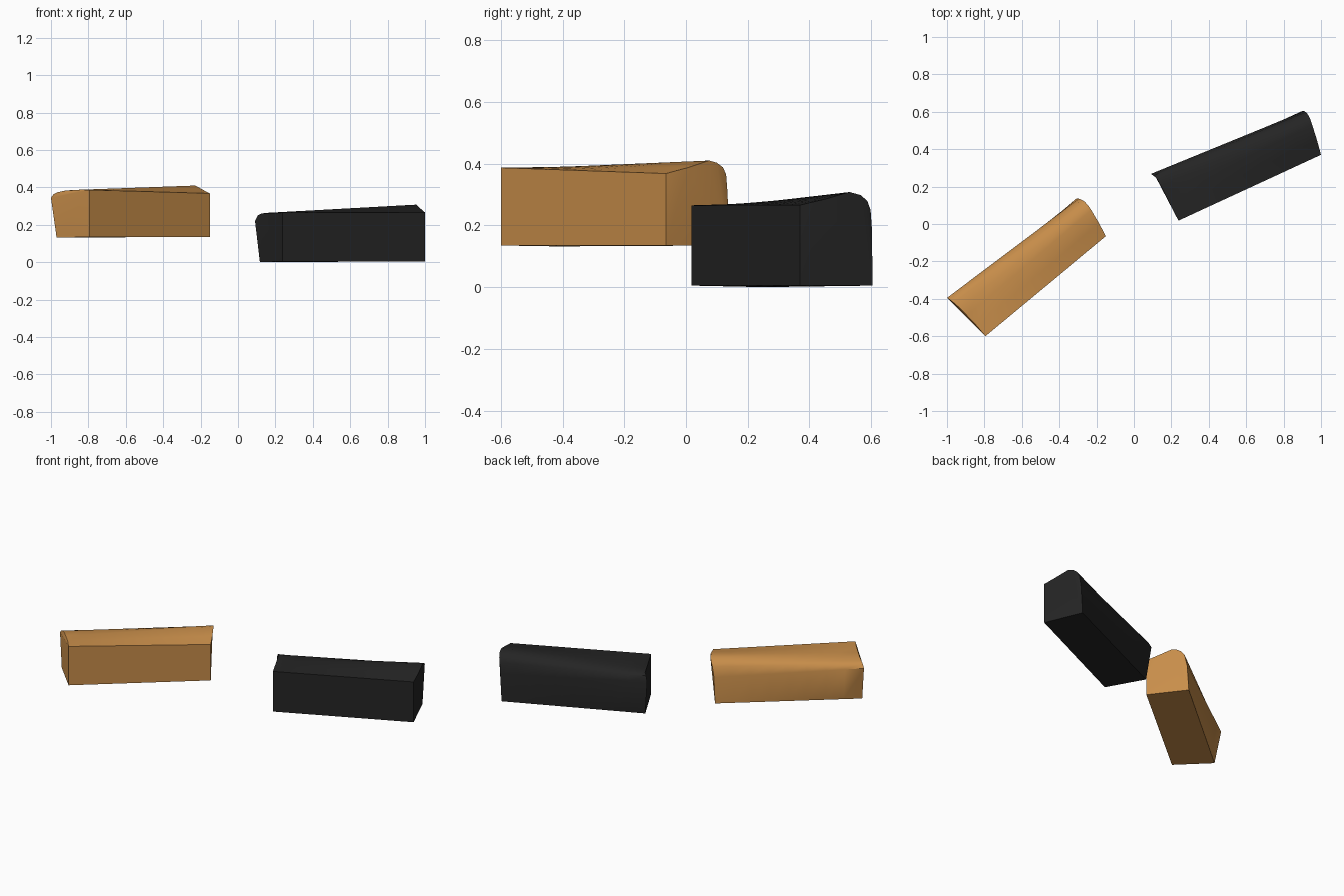
import bpy, bmesh, math
from mathutils import Vector

if "Cube" in bpy.data.objects:
    bpy.data.objects.remove(bpy.data.objects["Cube"])


def material(name, rgb):
    m = bpy.data.materials.new(name)
    m.diffuse_color = (*rgb, 1)
    m.use_nodes = True
    m.node_tree.nodes["Principled BSDF"].inputs["Base Color"].default_value = m.diffuse_color
    return m


def loft_bar(name, left, right, mat, steps=8):
    """Loft a bar between two end profiles (bottom front, top front ... bottom back)."""
    bm = bmesh.new()
    rings = []
    for i in range(steps + 1):
        t = i / steps
        rings.append([bm.verts.new(Vector(a).lerp(Vector(b), t)) for a, b in zip(left, right)])
    n = len(left)
    for r0, r1 in zip(rings, rings[1:]):
        for k in range(n):
            j = (k + 1) % n
            bm.faces.new((r0[k], r1[k], r1[j], r0[j]))
    bm.faces.new(rings[0])
    bm.faces.new(rings[-1][::-1])
    # the end caps are bent and not convex, so split them cleanly
    caps = [f for f in bm.faces if len(f.verts) > 4]
    bmesh.ops.triangulate(bm, faces=caps)
    bmesh.ops.recalc_face_normals(bm, faces=bm.faces)
    me = bpy.data.meshes.new(name)
    bm.to_mesh(me)
    bm.free()
    me.materials.append(mat)
    ob = bpy.data.objects.new(name, me)
    bpy.context.collection.objects.link(ob)
    bpy.ops.object.select_all(action='DESELECT')
    ob.select_set(True)
    bpy.context.view_layer.objects.active = ob
    bpy.ops.object.shade_smooth_by_angle(angle=math.radians(40))
    return ob


# Wooden bar, raised above the ground
loft_bar("wooden_bar",
         [(-.795, -.6, .135), (-.795, -.6, .387), (-.84, -.545, .388), (-.89, -.485, .386),
          (-.93, -.45, .382), (-.965, -.42, .374), (-.985, -.405, .365), (-1, -.395, .345),
          (-.97, -.42, .132)],
         [(-.15, -.065, .135), (-.15, -.065, .368), (-.187, .005, .387), (-.228, .075, .41),
          (-.245, .1, .403), (-.264, .12, .388), (-.28, .13, .365), (-.295, .135, .30),
          (-.305, .138, .135)],
         material("warm wood", (.578, .270, .069)))

# Black bar, resting on the ground
loft_bar("black_bar",
         [(.238, .018, .005), (.238, .018, .265), (.207, .09, .266), (.172, .16, .265),
          (.15, .205, .264), (.125, .24, .26), (.105, .258, .25), (.091, .268, .22),
          (.117, .25, 0)],
         [(1, .37, .005), (1, .37, .266), (.978, .45, .285), (.953, .53, .308),
          (.94, .567, .298), (.928, .588, .278), (.918, .598, .25), (.91, .603, .18),
          (.9, .604, .005)],
         material("black", (.018, .018, .018)))
